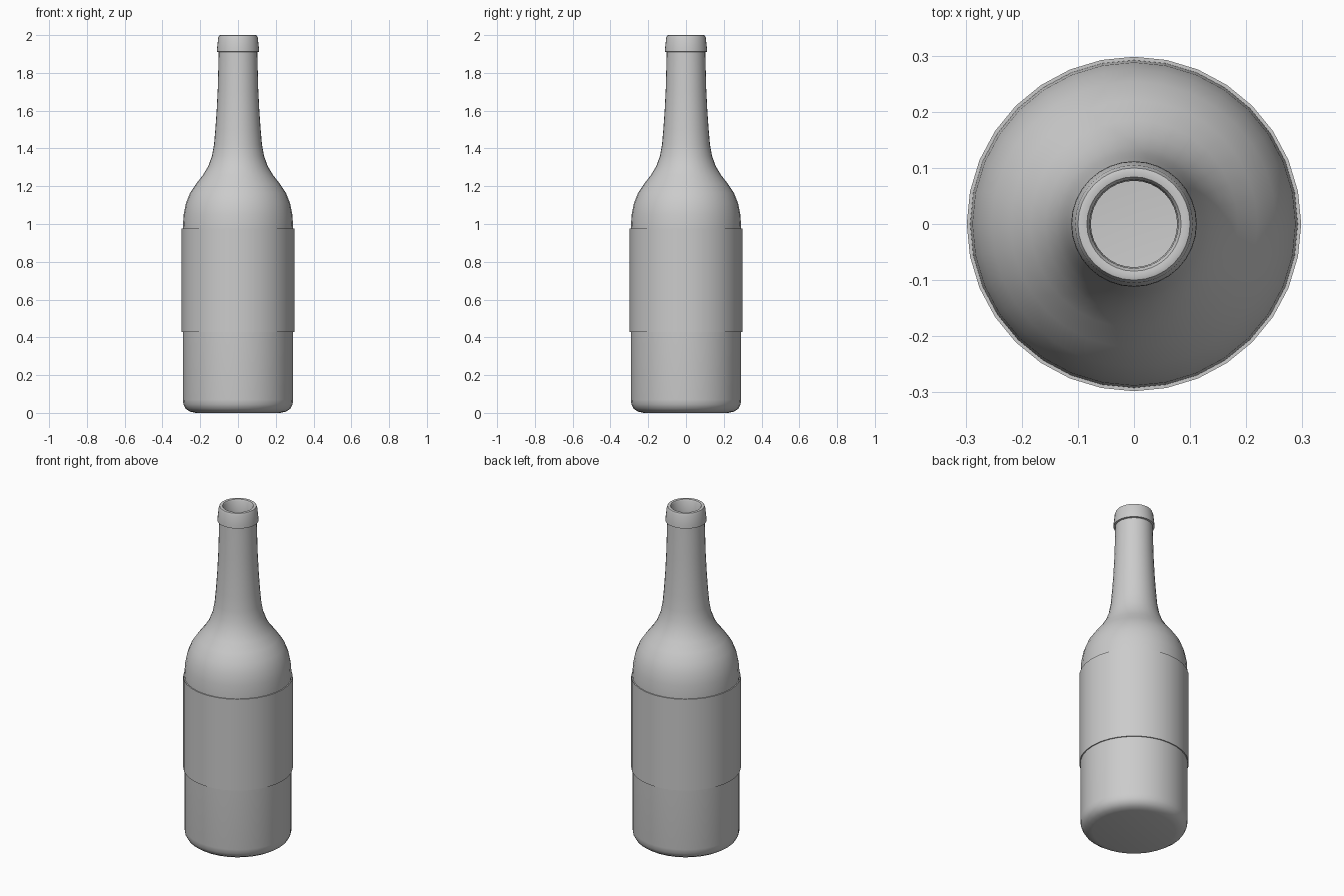
import bpy, bmesh, math

if "Cube" in bpy.data.objects:
    bpy.data.objects.remove(bpy.data.objects["Cube"])

SIDES = 32


def lathe(name, profile, closed=False):
    """Revolve (radius, z) points around z; radius 0 becomes a pole."""
    bm = bmesh.new()
    rings = []
    for r, z in profile:
        if r == 0:
            rings.append([bm.verts.new((0, 0, z))] * SIDES)
        else:
            rings.append([bm.verts.new((r * math.cos(2 * math.pi * i / SIDES),
                                        r * math.sin(2 * math.pi * i / SIDES), z))
                          for i in range(SIDES)])
    pairs = list(zip(rings, rings[1:]))
    if closed:
        pairs.append((rings[-1], rings[0]))
    for a, b in pairs:
        for i in range(SIDES):
            j = (i + 1) % SIDES
            bm.faces.new(list(dict.fromkeys((a[i], a[j], b[j], b[i]))))
    bmesh.ops.recalc_face_normals(bm, faces=bm.faces)
    mesh = bpy.data.meshes.new(name)
    bm.to_mesh(mesh)
    bm.free()
    ob = bpy.data.objects.new(name, mesh)
    bpy.context.collection.objects.link(ob)
    bpy.ops.object.select_all(action='DESELECT')
    ob.select_set(True)
    bpy.context.view_layer.objects.active = ob
    bpy.ops.object.shade_smooth_by_angle(angle=math.radians(40))
    return ob


# Glass: base, body, shoulder and neck
outer = [(0, 0), (0.225, 0), (0.255, 0.007), (0.277, 0.022), (0.289, 0.045),
         (0.292, 0.07), (0.292, 0.98), (0.288, 1.05), (0.276, 1.11),
         (0.254, 1.165), (0.22, 1.215), (0.185, 1.26), (0.158, 1.305),
         (0.138, 1.36), (0.127, 1.42), (0.12, 1.5), (0.113, 1.6),
         (0.107, 1.72), (0.102, 1.91)]
# Rolled lip at the mouth
lip = [(0.112, 1.912), (0.111, 1.93), (0.105, 1.985), (0.1, 1.998),
       (0.094, 2.0), (0.084, 1.998), (0.079, 1.99)]
# Hollow inside, down to the floor
inner = [(0.077, 1.91), (0.083, 1.72), (0.09, 1.6), (0.104, 1.42),
         (0.117, 1.36), (0.14, 1.295), (0.2, 1.205), (0.236, 1.15),
         (0.256, 1.1), (0.267, 1.05), (0.27, 0.98), (0.27, 0.07),
         (0.25, 0.032), (0.22, 0.022), (0, 0.022)]
lathe("bottle", outer + lip + inner)

# Label band wrapped around the body
lathe("label", [(0.291, 0.427), (0.298, 0.427), (0.298, 0.975), (0.291, 0.975)], closed=True)
